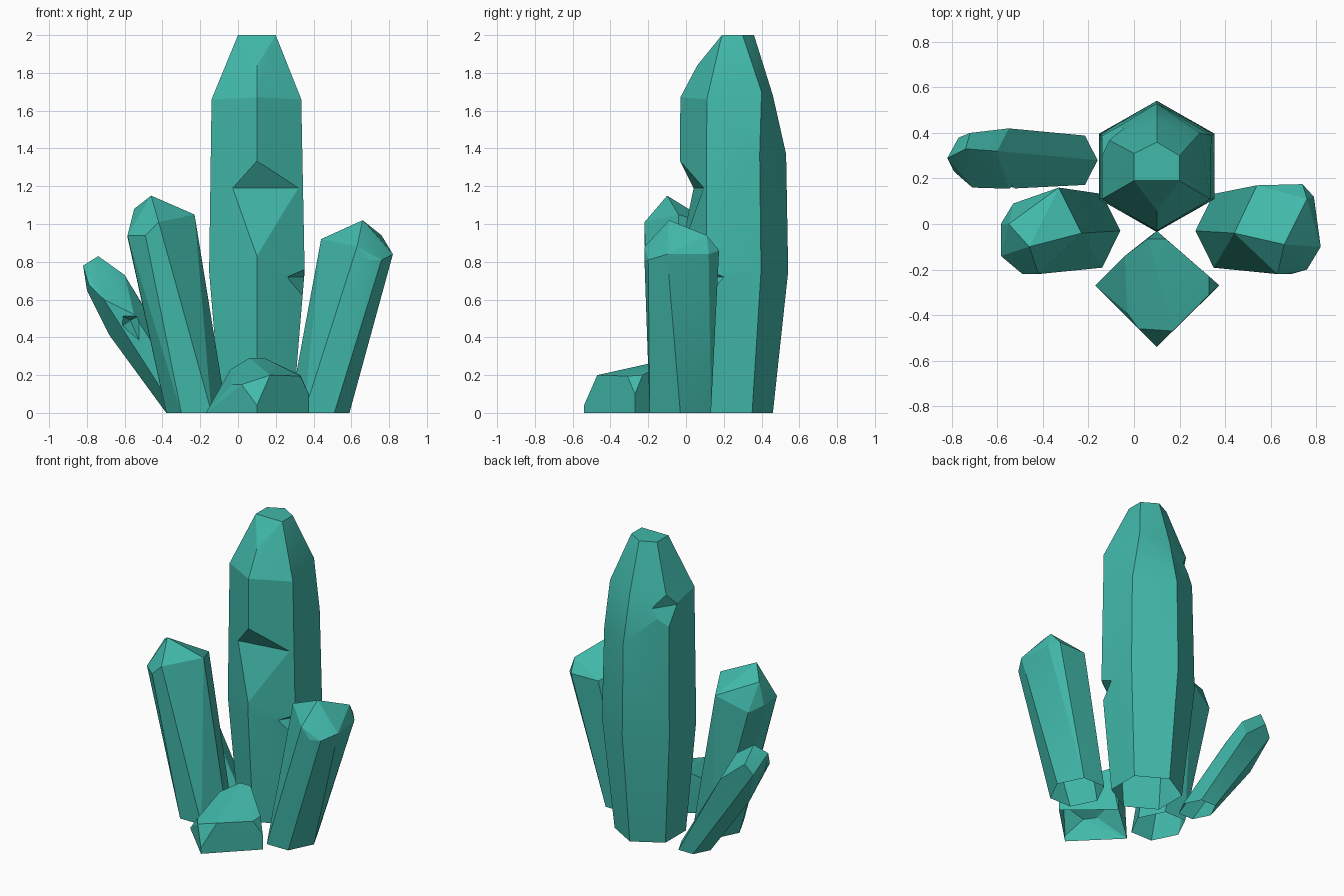
import bpy, bmesh, math

teal = bpy.data.materials.new("teal_crystal")
teal.diffuse_color = (0.053, 0.48, 0.40, 1)


def hexagon(cx, cy, rx, ry, z, turn=0):
    """Six ring points; turn in degrees sets where the first corner points."""
    return [(cx + rx * math.cos(math.radians(turn + 60 * i)),
             cy + ry * math.sin(math.radians(turn + 60 * i)), z) for i in range(6)]


def hull(name, points):
    """Object whose surface is the convex hull of the points."""
    bm = bmesh.new()
    for p in points:
        bm.verts.new(p)
    res = bmesh.ops.convex_hull(bm, input=bm.verts)
    loose = {g for g in res["geom_interior"] + res["geom_unused"]
             if isinstance(g, bmesh.types.BMVert)}
    bmesh.ops.delete(bm, geom=list(loose), context="VERTS")
    bmesh.ops.dissolve_limit(bm, angle_limit=0.01, verts=bm.verts, edges=bm.edges)
    bmesh.ops.recalc_face_normals(bm, faces=bm.faces)
    mesh = bpy.data.meshes.new(name)
    bm.to_mesh(mesh)
    bm.free()
    mesh.materials.append(teal)
    obj = bpy.data.objects.new(name, mesh)
    bpy.context.collection.objects.link(obj)
    return obj


def crystal(name, points, chips=()):
    """Faceted crystal shell, open at the foot, with chipped notches."""
    obj = hull(name, points)
    bpy.ops.object.select_all(action="DESELECT")
    bpy.context.view_layer.objects.active = obj
    obj.select_set(True)
    for chip in chips:
        cutter = hull(name + "_cutter", chip)
        cutter.hide_render = True
        mod = obj.modifiers.new("chip", "BOOLEAN")
        mod.operation = "DIFFERENCE"
        mod.solver = "EXACT"
        mod.object = cutter
        bpy.ops.object.modifier_apply(modifier=mod.name)
        bpy.data.objects.remove(cutter)
    bm = bmesh.new()
    bm.from_mesh(obj.data)
    foot = [f for f in bm.faces if f.normal.z < -0.99 and f.calc_center_median().z < 0.01]
    bmesh.ops.delete(bm, geom=foot, context="FACES")
    bm.to_mesh(obj.data)
    bm.free()
    bpy.ops.object.shade_smooth_by_angle(angle=math.radians(18))


# Tall central crystal, with chips on the front, right and back left edges
crystal("main_crystal",
        hexagon(0.1, 0.24, 0.22, 0.22, 0, 30)
        + hexagon(0.1, 0.253, 0.292, 0.288, 0.75, 30)
        + [(-0.14, 0.11, 1.66), (0.335, 0.11, 1.66), (0.1, -0.03, 1.67),
           (-0.14, 0.385, 1.6), (0.34, 0.39, 1.37), (0.1, 0.53, 1.37),
           (0.29, 0.4, 1.7), (0.1, 0.46, 1.68), (0.1, 0.06, 1.84),
           (0, 0.19, 2), (0.2, 0.19, 2), (0.2, 0.3, 2), (0.1, 0.36, 2), (0, 0.31, 2)],
        [[(0.1, -0.036, 1.34), (-0.03, 0.04, 1.19), (0.32, 0.095, 1.19),
          (0.1, -0.034, 0.83), (0.1, -0.3, 1.19)],
         [(0.35, 0.11, 0.76), (0.26, 0.06, 0.72), (0.35, 0.2, 0.72),
          (0.35, 0.11, 0.6), (0.5, 0.03, 0.71)],
         [(-0.11, 0.385, 1.74), (-0.145, 0.29, 1.61), (-0.02, 0.45, 1.6),
          (-0.145, 0.39, 1.48), (-0.3, 0.5, 1.6)]])

# Medium crystal leaning left
crystal("left_crystal",
        hexagon(-0.22, -0.03, 0.16, 0.187, 0)
        + [(-0.585, 0.0, 0.93), (-0.585, -0.14, 0.94), (-0.49, -0.22, 0.94),
           (-0.42, -0.22, 1.01), (-0.23, -0.04, 1.05), (-0.33, 0.16, 0.99),
           (-0.53, 0.09, 0.9), (-0.46, -0.1, 1.15), (-0.55, 0.0, 1.08)])

# Medium crystal leaning right
crystal("right_crystal",
        hexagon(0.43, -0.03, 0.16, 0.187, 0)
        + [(0.44, -0.04, 0.92), (0.66, -0.09, 1.02), (0.76, 0.11, 0.94),
           (0.54, 0.17, 0.86), (0.74, 0.175, 0.86), (0.79, 0.12, 0.84),
           (0.82, -0.1, 0.84), (0.76, -0.2, 0.81), (0.69, -0.22, 0.81),
           (0.63, -0.22, 0.88)])

# Slim crystal tilted far left, chipped on its front
crystal("tilted_crystal",
        hexagon(-0.27, 0.28, 0.11, 0.125, 0)
        + [(-0.82, 0.29, 0.78), (-0.74, 0.33, 0.83), (-0.8, 0.3, 0.65),
           (-0.79, 0.23, 0.68), (-0.71, 0.16, 0.6), (-0.72, 0.4, 0.72),
           (-0.77, 0.38, 0.65), (-0.55, 0.42, 0.58), (-0.6, 0.32, 0.73),
           (-0.5, 0.28, 0.56), (-0.68, 0.3, 0.41), (-0.55, 0.155, 0.52)],
        [[(-0.66, 0.08, 0.54), (-0.47, 0.08, 0.54), (-0.67, 0.08, 0.42),
          (-0.46, 0.08, 0.24), (-0.57, 0.22, 0.49)]])

# Stubby broken crystal at the front
crystal("front_stub",
        [(-0.17, -0.27, 0), (0.1, -0.54, 0), (0.375, -0.27, 0), (0.1, -0.03, 0),
         (0.1, -0.54, 0.04), (0.375, -0.27, 0.1), (0.02, -0.46, 0.15),
         (0.17, -0.47, 0.2), (0.33, -0.31, 0.195), (0.33, -0.23, 0.2),
         (-0.03, -0.39, 0.15), (-0.04, -0.14, 0.23), (0.06, -0.065, 0.29),
         (0.14, -0.065, 0.29)])
